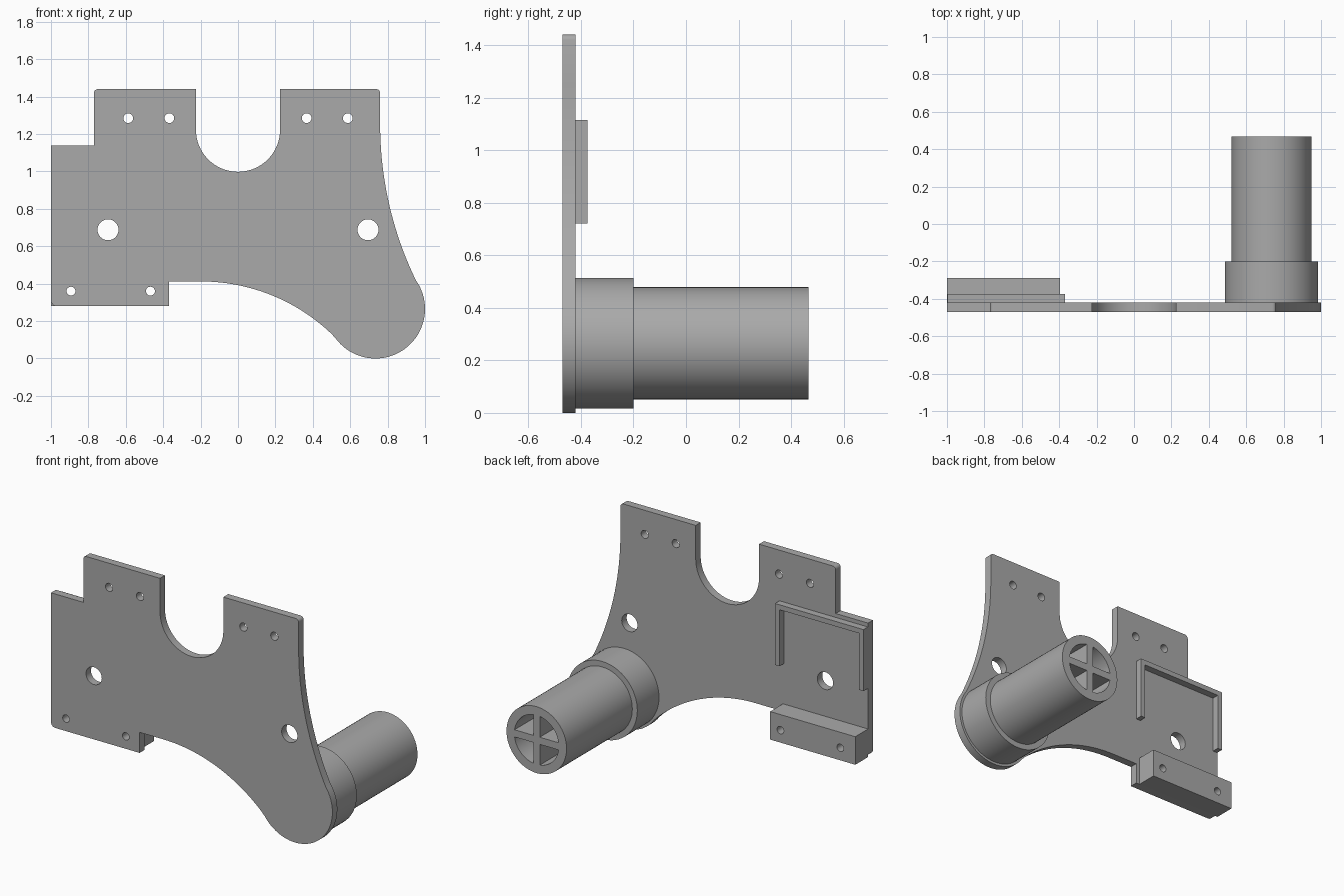
import bpy, bmesh
from math import radians, cos, sin, pi, asin, atan2

cube = bpy.data.objects.get("Cube")
if cube:
    bpy.data.objects.remove(cube)

GREY = (0.4, 0.4, 0.4, 1)
mat = bpy.data.materials.new("plain grey")
mat.use_nodes = True
mat.diffuse_color = GREY
mat.node_tree.nodes["Principled BSDF"].inputs["Base Color"].default_value = GREY


def arc(cx, cz, r, a0, a1, n):
    """Points along an arc, angles in radians."""
    return [(cx + r * cos(a0 + (a1 - a0) * i / n), cz + r * sin(a0 + (a1 - a0) * i / n))
            for i in range(n + 1)]


def circle(cx, cz, r, n=32):
    return arc(cx, cz, r, 0, 2 * pi, n)[:-1]


def prism(name, outline, y0, y1):
    """Extrude an (x, z) outline from y0 to y1."""
    bm = bmesh.new()
    face = bm.faces.new([bm.verts.new((x, y0, z)) for x, z in outline])
    side = bmesh.ops.extrude_face_region(bm, geom=[face])["geom"]
    bmesh.ops.translate(bm, vec=(0, y1 - y0, 0),
                        verts=[v for v in side if isinstance(v, bmesh.types.BMVert)])
    bmesh.ops.recalc_face_normals(bm, faces=bm.faces)
    mesh = bpy.data.meshes.new(name)
    bm.to_mesh(mesh)
    bm.free()
    mesh.materials.append(mat)
    obj = bpy.data.objects.new(name, mesh)
    bpy.context.collection.objects.link(obj)
    return obj


def cut(obj, outlines, y0, y1):
    """Subtract extruded outlines, then drop the cutters."""
    cutters = [prism("cutter", o, y0, y1) for o in outlines]
    for c in cutters:
        c.hide_render = True
        mod = obj.modifiers.new("cut", "BOOLEAN")
        mod.operation, mod.solver, mod.object = "DIFFERENCE", "EXACT", c
    bpy.context.view_layer.update()
    graph = bpy.context.evaluated_depsgraph_get()
    mesh = bpy.data.meshes.new_from_object(obj.evaluated_get(graph))
    obj.modifiers.clear()
    obj.data = mesh
    for c in cutters:
        bpy.data.objects.remove(c)


def smooth(obj):
    bpy.ops.object.select_all(action="DESELECT")
    obj.select_set(True)
    bpy.context.view_layer.objects.active = obj
    bpy.ops.object.shade_smooth_by_angle(angle=radians(30))


FRONT, BACK = -0.47, -0.42
TX, TZ, END = 0.735, 0.265, 0.265   # tube axis and rounded plate end

# Mounting plate outline, clockwise from the lower left corner
lean = asin(0.83 / 1.908)
sweep = asin(0.72 / 1.014)
tip = atan2(0.155, 0.215)
outline = (
    arc(-0.97, 0.31, 0.03, 1.5 * pi, pi, 5)
    + [(-1, 1.14), (-0.77, 1.14)]
    + arc(-0.75, 1.42, 0.02, pi, pi / 2, 4)
    + [(-0.225, 1.44)]
    + arc(0, 1.223, 0.225, pi, 2 * pi, 32)
    + [(0.225, 1.44)]
    + arc(0.74, 1.42, 0.02, pi / 2, 0, 4)
    + arc(0.76 + 1.908, 1.25, 1.908, pi, pi + lean, 20)
    + arc(TX, TZ, END, tip, tip - pi, 40)[1:]
    + arc(-0.2, 0.412 - 1.014, 1.014, pi / 2 - sweep, pi / 2, 24)[1:]
    + [(-0.37, 0.412), (-0.37, 0.28)]
)
plate = prism("mounting_plate", outline, FRONT, BACK)
block_holes = [circle(x, 0.36, 0.024, 24) for x in (-0.893, -0.468)]
holes = [circle(s * x, 1.285, 0.026, 24) for s in (-1, 1) for x in (0.367, 0.587)]
holes += [circle(s * 0.695, 0.688, 0.056) for s in (-1, 1)]
cut(plate, holes + block_holes, FRONT - 0.1, BACK + 0.1)
smooth(plate)

# Drilled block on the lower back corner
block = prism("rear_block", [(-1, 0.28), (-1, 0.46), (-0.395, 0.46), (-0.395, 0.28)], BACK, -0.29)
cut(block, block_holes, BACK - 0.1, -0.2)
smooth(block)

# Three-sided raised frame, open at the bottom
L, R, LOW, TOP, W = -0.998, -0.37, 0.72, 1.115, 0.032
prism("raised_frame", [(L, LOW), (L, TOP), (R, TOP), (R, LOW), (R - W, LOW),
                       (R - W, TOP - W), (L + W, TOP - W), (L + W, LOW)], BACK, -0.375)

# Collar around the tube base
collar = prism("tube_collar", circle(TX, TZ, 0.249, 64), BACK, -0.2)
cut(collar, [circle(TX, TZ, 0.2135, 64)], BACK - 0.1, 0)
smooth(collar)

# Tube with a cross of ribs inside
tube = prism("ribbed_tube", circle(TX, TZ, 0.2135, 64), BACK, 0.467)
BORE, RIB = 0.158, 0.023
a = asin(RIB / BORE)
pockets = []
for sx in (-1, 1):
    for sz in (-1, 1):
        wedge = [(RIB, RIB)] + arc(0, 0, BORE, a, pi / 2 - a, 14)
        pockets.append([(TX + sx * x, TZ + sz * z) for x, z in wedge])
cut(tube, pockets, BACK + 0.002, 0.6)
smooth(tube)
